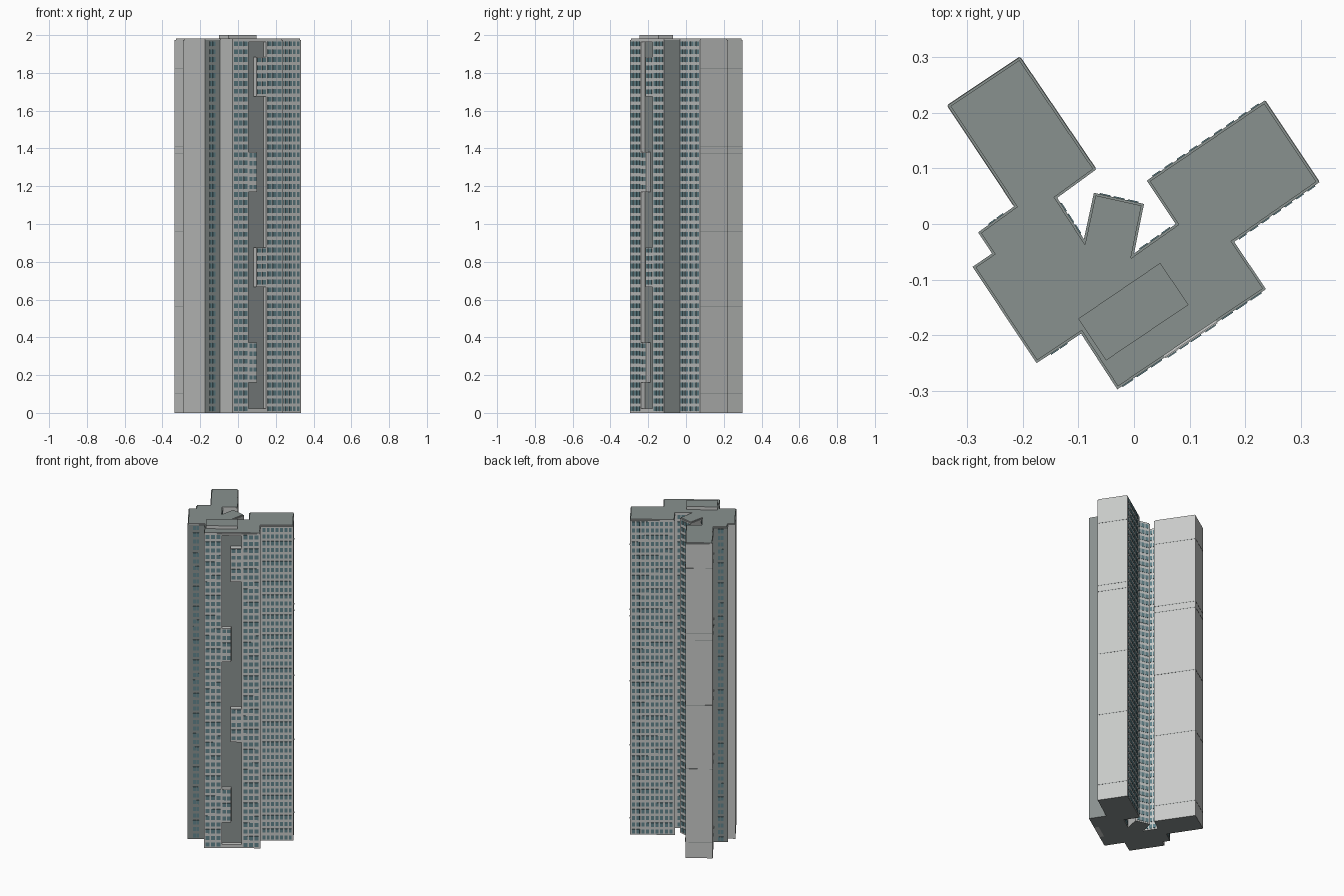
import bpy, bmesh
from mathutils import Vector

if "Cube" in bpy.data.objects:
    bpy.data.objects.remove(bpy.data.objects["Cube"])

ROOF_Z = 1.975
FLOORS = 47
PITCH = ROOF_Z / FLOORS


def material(name, rgb):
    m = bpy.data.materials.new(name)
    m.diffuse_color = (*rgb, 1)
    m.use_nodes = True
    m.node_tree.nodes["Principled BSDF"].inputs["Base Color"].default_value = m.diffuse_color
    return m


LIGHT = material("light wall", (0.58, 0.59, 0.58))
DARK = material("dark wall", (0.25, 0.28, 0.275))
ROOF = material("roof grey", (0.25, 0.285, 0.275))
GLASS = material("window glass", (0.12, 0.23, 0.26))
MATS = [LIGHT, DARK, ROOF, GLASS]


def finish(bm, name):
    bmesh.ops.recalc_face_normals(bm, faces=bm.faces)
    me = bpy.data.meshes.new(name)
    bm.to_mesh(me)
    bm.free()
    for m in MATS:
        me.materials.append(m)
    ob = bpy.data.objects.new(name, me)
    bpy.context.collection.objects.link(ob)
    return ob


def prism(bm, pts, z0, z1, side_mats, cap_mat):
    """Upright prism; one material index per side, one for both caps."""
    lo = [bm.verts.new((p[0], p[1], z0)) for p in pts]
    hi = [bm.verts.new((p[0], p[1], z1)) for p in pts]
    n = len(pts)
    for cap in (lo[::-1], hi):
        bm.faces.new(cap).material_index = cap_mat
    for i in range(n):
        j = (i + 1) % n
        f = bm.faces.new((lo[i], lo[j], hi[j], hi[i]))
        f.material_index = side_mats[i] if isinstance(side_mats, list) else side_mats


def on_wall(a, b, t, out):
    """Point at fraction t along wall a-b, pushed outward by out."""
    d = b - a
    nrm = Vector((d.y, -d.x)).normalized()
    return a + d * t + nrm * out


def wall_box(bm, a, b, t0, t1, z0, z1, inner, outer, mat):
    prism(bm, [on_wall(a, b, t0, outer), on_wall(a, b, t1, outer),
               on_wall(a, b, t1, inner), on_wall(a, b, t0, inner)],
          z0, z1, mat, mat)


# Footprint corners, anticlockwise, with the colour of the wall that follows
corners = {
    "A": (-0.205, 0.300, 0), "B": (-0.335, 0.213, 0), "C": (-0.215, 0.032, 1),
    "D": (-0.280, -0.015, 0), "E": (-0.255, -0.053, 0), "F": (-0.290, -0.077, 0),
    "G": (-0.175, -0.250, 1), "H": (-0.095, -0.197, 0), "I": (-0.030, -0.297, 0),
    "J": (0.237, -0.117, 1), "K": (0.180, -0.032, 0), "L": (0.333, 0.075, 0),
    "M": (0.235, 0.222, 0), "N": (0.023, 0.078, 0), "O": (0.075, 0.000, 0),
    "P": (0.000, -0.053, 0), "Q": (0.018, 0.036, 0), "R": (-0.072, 0.056, 0),
    "S": (-0.090, -0.027, 0), "T": (-0.138, 0.047, 0), "U": (-0.068, 0.098, 0),
}
P = {k: Vector(v[:2]) for k, v in corners.items()}
I, J = P["I"], P["J"]
R0, R1, DEPTH = 0.32, 0.67, 0.027      # recess in the front wall

# Tower body with the recess as a notch
pts, mats = [], []
for k, v in corners.items():
    pts.append(P[k])
    mats.append(v[2])
    if k == "I":
        pts += [on_wall(I, J, R0, 0), on_wall(I, J, R0, -DEPTH),
                on_wall(I, J, R1, -DEPTH), on_wall(I, J, R1, 0)]
        mats += [0, 1, 0, 0]
bm = bmesh.new()
prism(bm, pts, 0, ROOF_Z, mats, 2)
finish(bm, "tower_body")

# Roof slab, slightly inset from the wall edge
full = list(P.values())
inset = []
for i, p in enumerate(full):
    d0 = (p - full[i - 1]).normalized()
    d1 = (full[(i + 1) % len(full)] - p).normalized()
    n0, n1 = Vector((d0.y, -d0.x)), Vector((d1.y, -d1.x))
    inset.append(p - (n0 + n1) * 0.004 / (1 + n0.dot(n1)))
bm = bmesh.new()
prism(bm, inset, ROOF_Z - 0.002, ROOF_Z + 0.006, 0, 2)
finish(bm, "roof_slab")

# Plant room on the roof
bm = bmesh.new()
prism(bm, [(-0.100, -0.170), (-0.050, -0.245), (0.098, -0.145), (0.047, -0.070)],
      ROOF_Z, 2.0, 0, 2)
finish(bm, "roof_plant_room")

# Sills closing the recess at bottom and top
bm = bmesh.new()
for z0, z1 in ((0, 0.022), (ROOF_Z - 0.012, ROOF_Z)):
    wall_box(bm, I, J, R0, R1, z0, z1, -DEPTH, 0, 0)
finish(bm, "recess_sills")

# Five-floor bays alternating left and right inside the recess
bays = bmesh.new()
bay_glass = bmesh.new()
for i in range(4):
    t0, t1 = ((R0, 0.485), (0.475, R1))[i % 2]
    z0 = PITCH * (4 + 12 * i)
    wall_box(bays, I, J, t0, t1, z0 - 0.006, z0 + 5 * PITCH - 0.006, -DEPTH, 0.002, 0)
    for k in range(5):
        z = z0 + k * PITCH
        for c in range(2):
            w = (t1 - t0) / 2
            s = t0 + w * (c + 0.15)
            wall_box(bay_glass, I, J, s, s + w * 0.7, z + 0.008, z + 0.031, 0, 0.004, 3)
finish(bays, "recess_bays")
finish(bay_glass, "recess_bay_windows")


# Window columns: wall start, wall end, span along the wall, columns, fill ratio
def windows(name, a, b, t0, t1, cols, fill):
    bm = bmesh.new()
    w = (t1 - t0) / cols
    for floor in range(FLOORS):
        z = floor * PITCH
        for c in range(cols):
            s = t0 + w * (c + (1 - fill) / 2)
            wall_box(bm, P[a], P[b], s, s + w * fill, z + 0.009, z + 0.034,
                     -0.001, 0.002, 3)
    finish(bm, name)


windows("front_left_windows", "I", "J", 0.02, 0.31, 3, 0.76)
windows("front_right_windows", "I", "J", 0.69, 0.98, 3, 0.76)
windows("right_wing_front_windows", "K", "L", 0.03, 0.97, 7, 0.66)
windows("right_wing_back_windows", "M", "N", 0.03, 0.97, 9, 0.64)
windows("front_corner_windows", "G", "H", 0.30, 0.70, 2, 0.85)
windows("left_side_windows", "C", "D", 0.28, 0.72, 2, 0.85)
windows("stair_tower_windows", "Q", "R", 0.08, 0.92, 3, 0.76)
windows("court_left_windows", "S", "T", 0.10, 0.90, 3, 0.76)
windows("court_right_windows", "O", "P", 0.10, 0.90, 3, 0.76)

# Thin floor joints on the blank end walls
bm = bmesh.new()
for a, b in (("B", "C"), ("U", "A"), ("L", "M"), ("A", "B")):
    for z in (0.10, 0.56, 0.96, 1.37, 1.41, 1.82):
        wall_box(bm, P[a], P[b], 0.01, 0.99, z, z + 0.002, -0.001, 0.001, 1)
finish(bm, "end_wall_joints")
